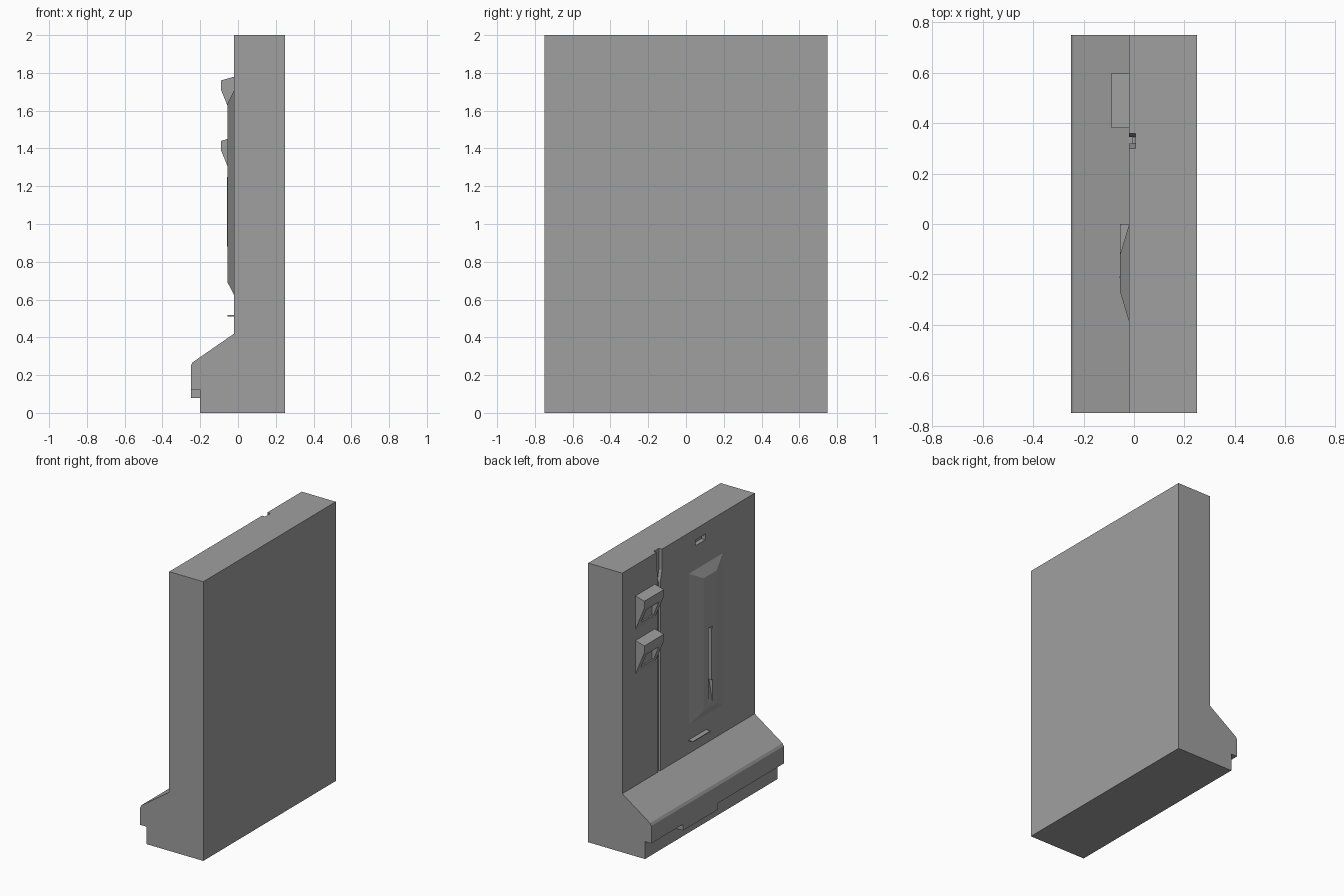
import bpy, bmesh
from mathutils import Vector

if "Cube" in bpy.data.objects:
    bpy.data.objects.remove(bpy.data.objects["Cube"], do_unlink=True)

grey = bpy.data.materials.new("concrete_grey")
grey.use_nodes = True
grey.diffuse_color = (0.35, 0.35, 0.35, 1)
grey.node_tree.nodes["Principled BSDF"].inputs["Base Color"].default_value = (0.35, 0.35, 0.35, 1)


def finish(name, bm):
    bmesh.ops.recalc_face_normals(bm, faces=bm.faces)
    mesh = bpy.data.meshes.new(name)
    bm.to_mesh(mesh)
    bm.free()
    mesh.materials.append(grey)
    obj = bpy.data.objects.new(name, mesh)
    bpy.context.collection.objects.link(obj)
    return obj


def loft(name, ring_a, ring_b):
    """Solid between two matching closed outlines."""
    bm = bmesh.new()
    a = [bm.verts.new(p) for p in ring_a]
    b = [bm.verts.new(p) for p in ring_b]
    bm.faces.new(a)
    bm.faces.new(b[::-1])
    for i in range(len(a)):
        j = (i + 1) % len(a)
        bm.faces.new((a[i], b[i], b[j], a[j]))
    return finish(name, bm)


def prism_y(name, xz, y0, y1):
    return loft(name, [(x, y0, z) for x, z in xz], [(x, y1, z) for x, z in xz])


def prism_x(name, yz, x0, x1):
    return loft(name, [(x0, y, z) for y, z in yz], [(x1, y, z) for y, z in yz])


def rect(a0, a1, b0, b1):
    return [(a0, b0), (a1, b0), (a1, b1), (a0, b1)]


def cut(target, *cutters):
    """Subtract the cutters, bake the result and discard them."""
    for c in cutters:
        mod = target.modifiers.new("cut", "BOOLEAN")
        mod.operation = "DIFFERENCE"
        mod.solver = "EXACT"
        mod.object = c
    bpy.context.view_layer.update()
    graph = bpy.context.evaluated_depsgraph_get()
    baked = bpy.data.meshes.new_from_object(target.evaluated_get(graph))
    target.modifiers.clear()
    target.data = baked
    for c in cutters:
        bpy.data.objects.remove(c, do_unlink=True)


FACE = -0.02    # detailed side of the wall
PANEL = -0.055  # raised panel surface

# Wall slab with its sloped foot and overhanging lip
wall = prism_y("wall_and_foot", [
    (0.25, 0), (0.25, 2), (FACE, 2), (FACE, 0.42), (-0.24, 0.268),
    (-0.25, 0.25), (-0.25, 0.125), (-0.2, 0.125), (-0.2, 0)], -0.75, 0.75)

# Cable groove, its wider mouth at the top, and the upper slot
cut(wall,
    prism_x("groove", rect(0.32, 0.345, 0.42, 2.1), -0.1, FACE + 0.015),
    prism_x("groove_mouth", [(0.36, 2.1), (0.3, 2.1), (0.3, 1.85),
                             (0.32, 1.77), (0.345, 1.77), (0.36, 1.92)], -0.1, 0.005),
    prism_x("upper_slot", rect(-0.19, -0.08, 1.88, 1.92), -0.1, FACE + 0.03))

# Deeper section of the lip
prism_y("lip_drop", rect(-0.25, -0.199, 0.08, 0.126), 0, 0.39)

# Two hooded brackets with hollow sloping fronts
for name, dz in (("upper_bracket", 0), ("lower_bracket", -0.32)):
    hood = prism_y(name, [(x, z + dz) for x, z in (
        (-0.015, 1.78), (FACE, 1.78), (-0.09, 1.76), (-0.09, 1.71),
        (FACE, 1.54), (-0.015, 1.54))], 0.38, 0.6)
    cut(hood, prism_y("hollow", rect(-0.12, -0.026, 1.58 + dz, 1.68 + dz), 0.42, 0.56))

# Raised panel with bevelled edges and a long slot ramped at its lower end
base = rect(-0.39, 0, 0.62, 1.71)
top = rect(-0.27, -0.12, 0.69, 1.64)
panel = loft("raised_panel", [(FACE + 0.001, y, z) for y, z in base],
             [(PANEL, y, z) for y, z in top])
cut(panel, prism_y("long_slot", [(-0.1, 0.72), (PANEL, 0.72), (-0.03, 0.86),
                                 (-0.03, 1.26), (-0.1, 1.26)], -0.22, -0.178))

# Thin slider inside the slot
prism_x("slot_slider", rect(-0.215, -0.208, 0.88, 1.25), -0.058, -0.029)

# Small ledge under the panel
prism_y("small_ledge", rect(PANEL, FACE + 0.001, 0.511, 0.517), -0.2, 0)
